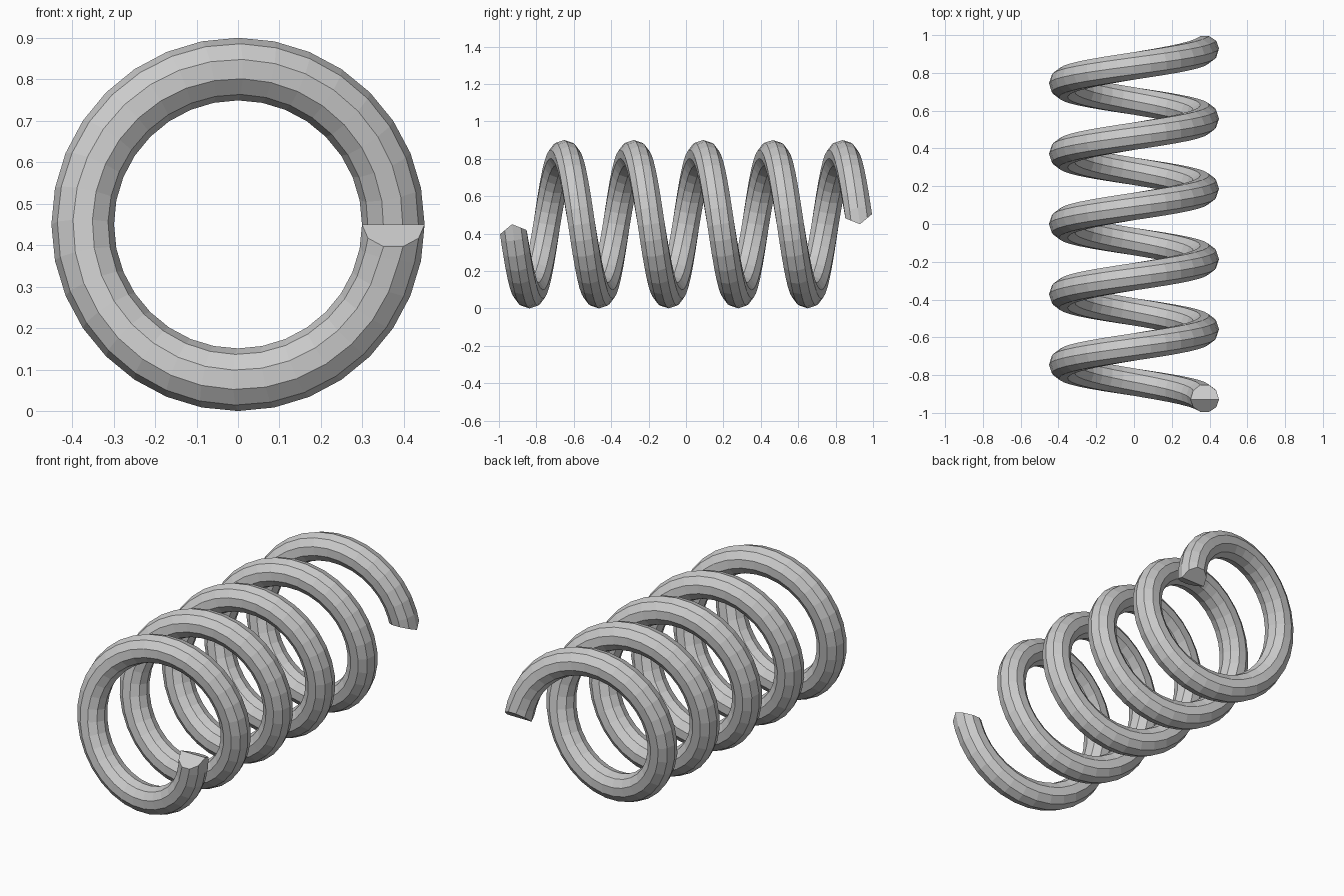
import bpy
import bmesh
from math import cos, sin, pi, hypot
from mathutils import Vector

if "Cube" in bpy.data.objects:
    bpy.data.objects.remove(bpy.data.objects["Cube"], do_unlink=True)

COIL_RADIUS, WIRE_RADIUS = 0.3745, 0.0755
TURNS, STEPS, SIDES = 5, 32, 10
PITCH = 0.372
HALF = TURNS * PITCH / 2
BEVEL = 0.045          # how far the wedge-shaped ends are cut back

steel = bpy.data.materials.new("steel_grey")
steel.use_nodes = True
colour = (0.6, 0.6, 0.6, 1)
steel.diffuse_color = colour
steel.node_tree.nodes["Principled BSDF"].inputs["Base Color"].default_value = colour


def wire_ring(bm, step, last):
    """One cross-section of the wire, square to the helix."""
    a = 2 * pi * step / STEPS
    radial = Vector((cos(a), 0, -sin(a)))
    around = Vector((-sin(a), 0, -cos(a))) * COIL_RADIUS
    tangent = (around + Vector((0, PITCH / (2 * pi), 0))).normalized()
    across = tangent.cross(radial)
    centre = radial * COIL_RADIUS
    centre += Vector((0, PITCH * step / STEPS - HALF, COIL_RADIUS + WIRE_RADIUS))
    # End rings slope back on both sides of a radial ridge
    slope = {0: BEVEL, last: -BEVEL}.get(step, 0)
    ring = []
    for k in range(SIDES):
        u = 2 * pi * k / SIDES
        offset = radial * cos(u) + across * sin(u)
        ring.append(bm.verts.new(
            centre + offset * WIRE_RADIUS + tangent * slope * abs(sin(u))))
    return ring


# Coil spring: sweep the wire section along the helix
bm = bmesh.new()
last = TURNS * STEPS
rings = [wire_ring(bm, s, last) for s in range(last + 1)]
for lower, upper in zip(rings, rings[1:]):
    for k in range(SIDES):
        n = (k + 1) % SIDES
        bm.faces.new((lower[k], lower[n], upper[n], upper[k]))

# Wedge ends: two flat halves meeting at the ridge
mid = SIDES // 2
for ring in (rings[0], rings[-1]):
    bm.faces.new(ring[:mid + 1])
    bm.faces.new(ring[mid:] + ring[:1])

bmesh.ops.recalc_face_normals(bm, faces=bm.faces)
mesh = bpy.data.meshes.new("coil_spring")
bm.to_mesh(mesh)
bm.free()
mesh.materials.append(steel)
spring = bpy.data.objects.new("coil_spring", mesh)
bpy.context.scene.collection.objects.link(spring)
